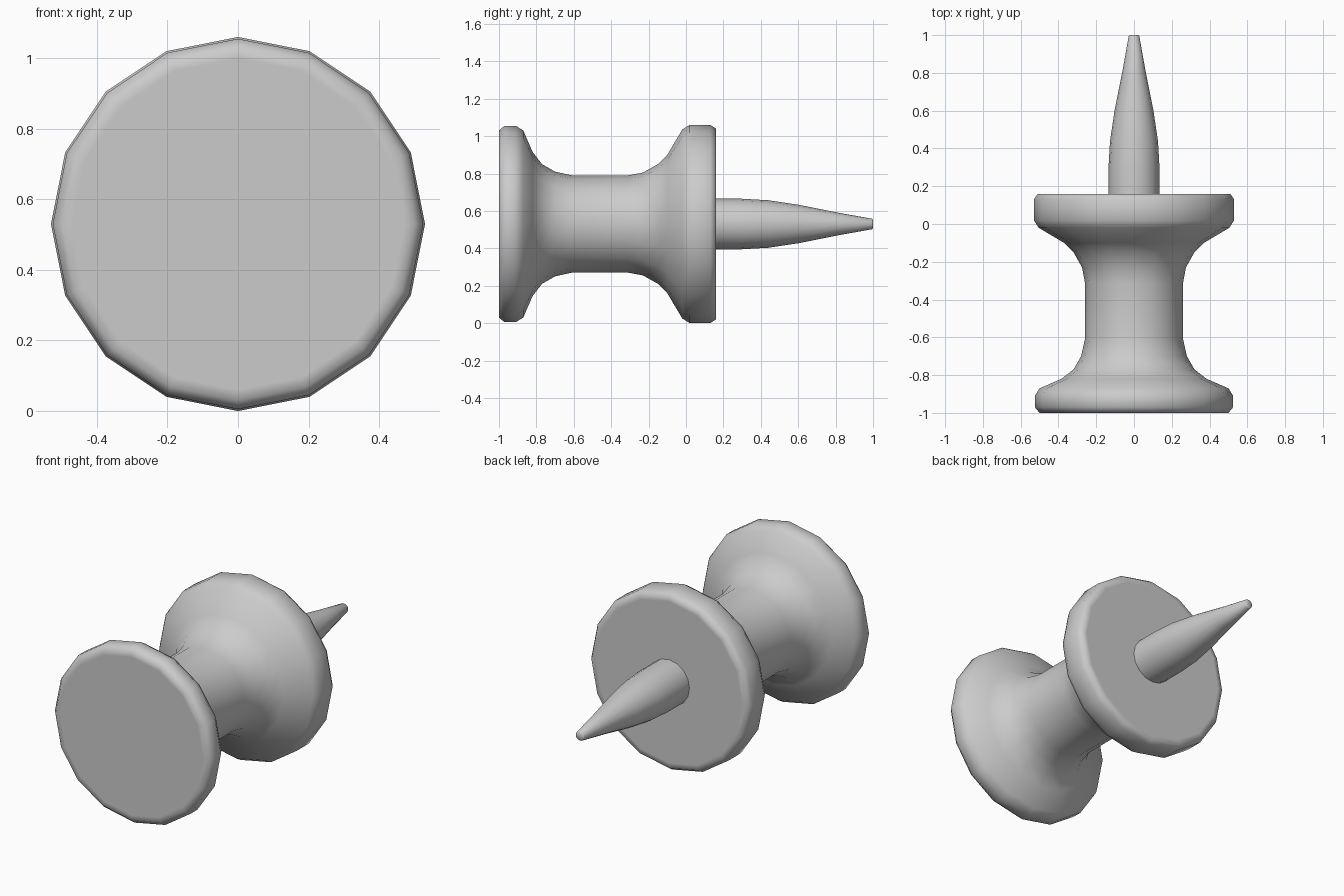
import bpy
import bmesh
from math import cos, sin, tau, radians

cube = bpy.data.objects.get("Cube")
if cube:
    bpy.data.objects.remove(cube, do_unlink=True)

SIDES = 16
CENTRE_Z = 0.53

grey = bpy.data.materials.new("plain grey")
grey.use_nodes = True
colour = (0.6, 0.6, 0.6, 1)
grey.diffuse_color = colour
grey.node_tree.nodes["Principled BSDF"].inputs["Base Color"].default_value = colour


def lathe(name, profile):
    """Spin (y, radius) points around the y axis and cap both ends."""
    bm = bmesh.new()
    rings = []
    for y, r in profile:
        rings.append([bm.verts.new((r * cos(tau * i / SIDES), y, r * sin(tau * i / SIDES)))
                      for i in range(SIDES)])
    for a, b in zip(rings, rings[1:]):
        for i in range(SIDES):
            j = (i + 1) % SIDES
            bm.faces.new((a[i], a[j], b[j], b[i]))
    bm.faces.new(rings[0])
    bm.faces.new(rings[-1])
    bmesh.ops.recalc_face_normals(bm, faces=bm.faces)
    mesh = bpy.data.meshes.new(name)
    bm.to_mesh(mesh)
    bm.free()
    mesh.materials.append(grey)
    obj = bpy.data.objects.new(name, mesh)
    obj.location.z = CENTRE_Z
    bpy.context.collection.objects.link(obj)
    bpy.ops.object.select_all(action="DESELECT")
    obj.select_set(True)
    bpy.context.view_layer.objects.active = obj
    bpy.ops.object.shade_smooth_by_angle(angle=radians(70))
    return obj


# Handle: front flange, waisted grip, back flange
front_flange = [(-1, 0.47), (-1, 0.50), (-0.97, 0.525), (-0.91, 0.525), (-0.87, 0.50)]
grip = [(-0.82, 0.385), (-0.77, 0.32), (-0.70, 0.28), (-0.61, 0.26),
        (-0.31, 0.26), (-0.23, 0.275), (-0.15, 0.32), (-0.10, 0.37)]
back_flange = [(-0.02, 0.505), (0.02, 0.53), (0.13, 0.53), (0.16, 0.51), (0.16, 0.48)]
lathe("handle", front_flange + grip + back_flange)

# Tapered pin, rooted just inside the back flange
lathe("pin", [(0.14, 0.135), (0.30, 0.135), (0.44, 0.127), (0.60, 0.103),
              (0.80, 0.063), (0.995, 0.028), (1, 0.024)])
